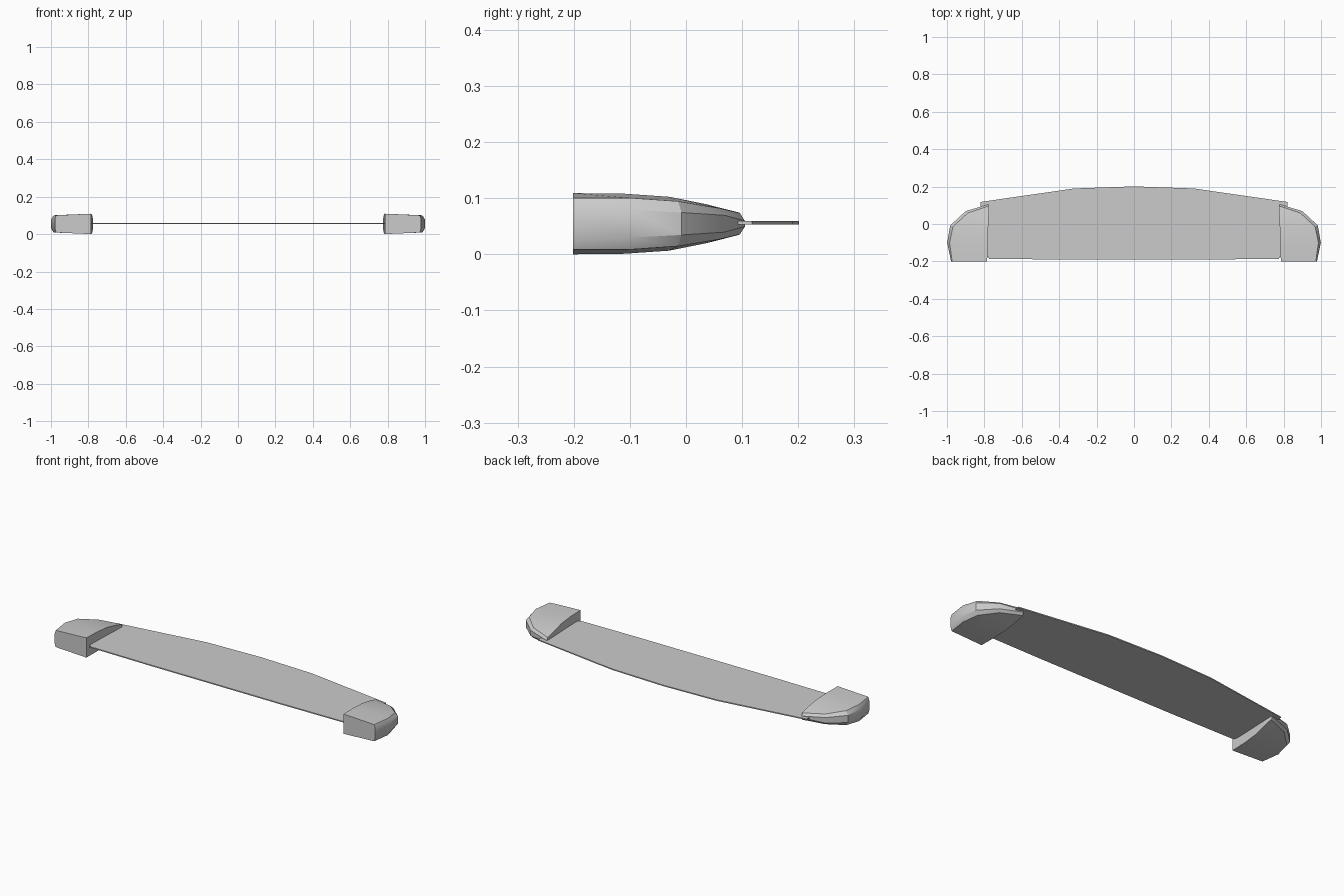
import bpy, bmesh

if "Cube" in bpy.data.objects:
    bpy.data.objects.remove(bpy.data.objects["Cube"])

ZC = 0.0545  # mid height shared by all parts


def make_object(name, bm):
    bmesh.ops.recalc_face_normals(bm, faces=bm.faces)
    mesh = bpy.data.meshes.new(name)
    bm.to_mesh(mesh)
    bm.free()
    obj = bpy.data.objects.new(name, mesh)
    bpy.context.collection.objects.link(obj)
    return obj


# Thin blade: symmetric outline extruded
half = [(0.4, -0.19), (0.775, -0.186), (0.82, -0.1), (0.82, 0.118),
        (0.32, 0.19)]
outline = half + [(0, 0.201)] + [(-x, y) for x, y in reversed(half)]
bm = bmesh.new()
face = bm.faces.new([bm.verts.new((x, y, ZC - 0.0015)) for x, y in outline])
ext = bmesh.ops.extrude_face_region(bm, geom=[face])
top = [g for g in ext["geom"] if isinstance(g, bmesh.types.BMVert)]
bmesh.ops.translate(bm, verts=top, vec=(0, 0, 0.006))
make_object("wing_blade", bm)

# End pods: stations of (x, y, half height) for inner edge, inset rim, outer rim
stations = [
    ((0.785, -0.201, 0.0545), (0.972, -0.201, 0.046), (0.978, -0.201, 0.028)),
    ((0.783, -0.11, 0.0535), (0.986, -0.10, 0.046), (0.999, -0.10, 0.025)),
    ((0.780, -0.03, 0.048), (0.968, -0.014, 0.040), (0.983, -0.008, 0.020)),
    ((0.777, 0.035, 0.035), (0.89, 0.058, 0.028), (0.90, 0.069, 0.015)),
    ((0.775, 0.094, 0.020), (0.778, 0.096, 0.019), (0.778, 0.105, 0.005)),
]


def end_pod(name, side):
    bm = bmesh.new()
    rings = []
    for s in stations:
        pts = [(x, y, ZC + h) for x, y, h in s]
        pts += [(x, y, ZC - h) for x, y, h in reversed(s)]
        rings.append([bm.verts.new((side * x, y, z)) for x, y, z in pts])
    for a, b in zip(rings, rings[1:]):
        for i in range(6):
            j = (i + 1) % 6
            bm.faces.new((a[i], a[j], b[j], b[i]))
    bm.faces.new(rings[0])
    bm.faces.new(rings[-1])
    obj = make_object(name, bm)
    bpy.ops.object.select_all(action='DESELECT')
    obj.select_set(True)
    bpy.context.view_layer.objects.active = obj
    bpy.ops.object.shade_smooth_by_angle(angle=0.5)


end_pod("right_end_pod", 1)
end_pod("left_end_pod", -1)
